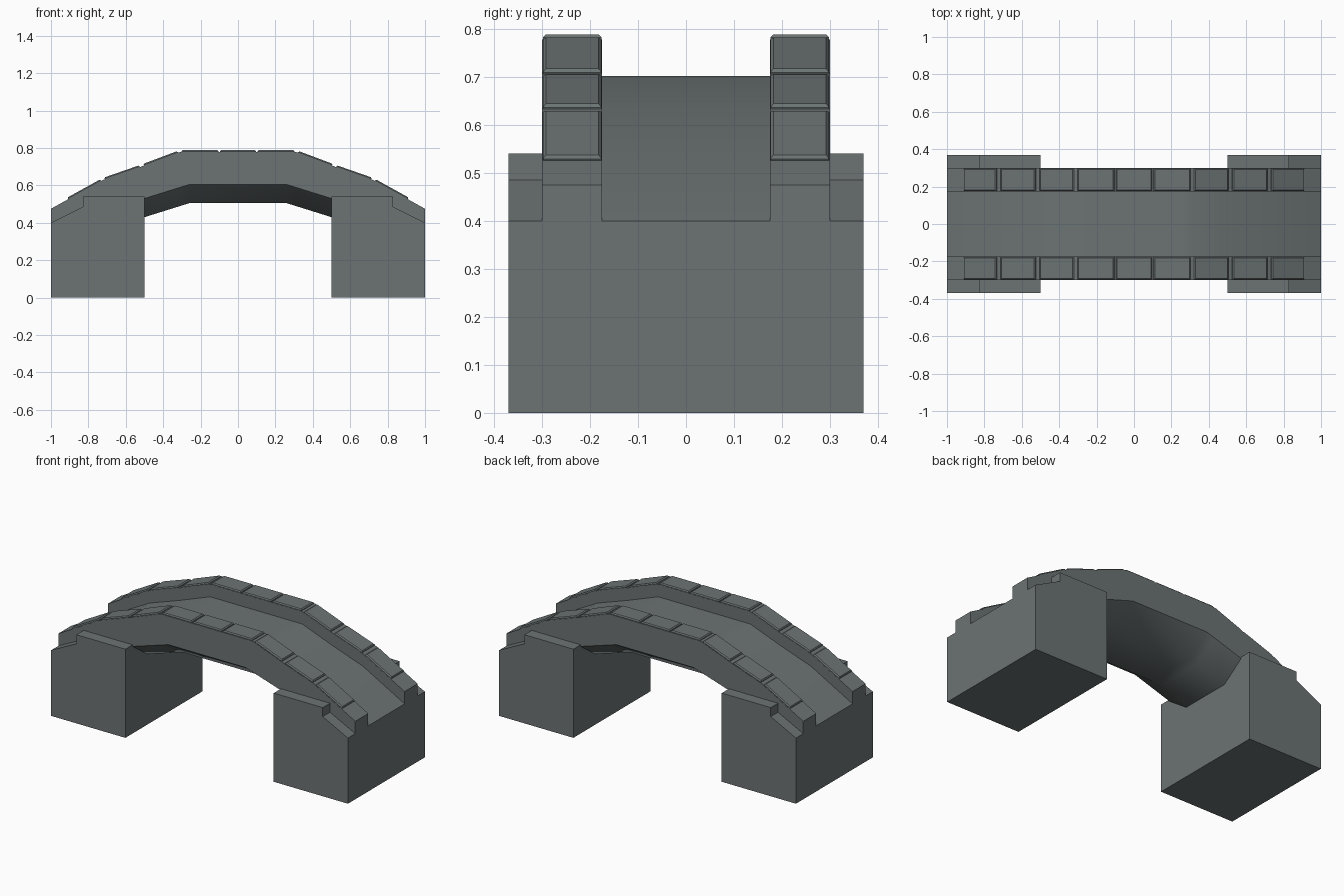
import bpy, bmesh, math
from mathutils import Vector

if "Cube" in bpy.data.objects:
    bpy.data.objects.remove(bpy.data.objects["Cube"])

stone = bpy.data.materials.new("grey stone")
stone.diffuse_color = (0.15, 0.172, 0.172, 1)
stone.use_nodes = True
stone.node_tree.nodes["Principled BSDF"].inputs["Base Color"].default_value = stone.diffuse_color


def lerp(table, x):
    """Height at |x| along a symmetric profile."""
    x = abs(x)
    if x <= table[0][0]:
        return table[0][1]
    for (x0, z0), (x1, z1) in zip(table, table[1:]):
        if x <= x1:
            return z0 + (z1 - z0) * (x - x0) / (x1 - x0)
    return table[-1][1]


def loft(name, sections):
    """Skin a list of closed rings and cap both ends."""
    bm = bmesh.new()
    rings = [[bm.verts.new(p) for p in s] for s in sections]
    n = len(rings[0])
    for a, b in zip(rings, rings[1:]):
        for i in range(n):
            j = (i + 1) % n
            bm.faces.new((a[i], a[j], b[j], b[i]))
    bm.faces.new(rings[0])
    bm.faces.new(rings[-1])
    bmesh.ops.recalc_face_normals(bm, faces=bm.faces)
    me = bpy.data.meshes.new(name)
    bm.to_mesh(me)
    bm.free()
    me.materials.append(stone)
    ob = bpy.data.objects.new(name, me)
    bpy.context.collection.objects.link(ob)
    return ob


def prism(name, profile, y):
    """Extrude an x-z profile between -y and y."""
    return loft(name, [[(x, s, z) for x, z in profile] for s in (-y, y)])


WALL = [(0.31, 0.778), (0.51, 0.703), (0.72, 0.63), (1, 0.475)]
DECK = [(x, z - 0.076) for x, z in WALL[:-1]] + [(1, 0.40)]
ARCH_EDGE = [(0.26, 0.605), (0.5, 0.53), (1, 0.39)]
ARCH_MID = [(0.26, 0.505), (0.5, 0.43), (1, 0.39)]

# Arched span: deck, side walls and vaulted underside
half = [0.26, 0.31, 0.5, 0.51, 0.72, 1]
sections = []
for x in [-h for h in reversed(half)] + half:
    w, d = lerp(WALL, x), lerp(DECK, x)
    e, m = lerp(ARCH_EDGE, x), lerp(ARCH_MID, x)
    side = [(0.16, m), (0.3, e), (0.3, w), (0.175, w), (0.175, d)]
    ring = side + [(-y, z) for y, z in reversed(side)]
    sections.append([(x, y, z) for y, z in ring])
span = loft("arched_span", sections)
bpy.context.view_layer.objects.active = span
span.select_set(True)
bpy.ops.object.shade_smooth_by_angle(angle=math.radians(42))

# Piers, slotted so the deck runs through them
for s, tag in ((-1, "left"), (1, "right")):
    outline = [(0.5, 0), (1, 0), (1, 0.40), (0.83, 0.485), (0.83, 0.54), (0.5, 0.54)]
    pier = prism(tag + "_pier", [(s * x, z) for x, z in outline], 0.37)
    slot = [(0.6, 0.8), (0.6, 0.59), (0.72, 0.549), (1.0, 0.395), (1.1, 0.34), (1.1, 0.8)]
    cutter = prism(tag + "_slot_cutter", [(s * x, z) for x, z in slot], 0.24)
    cutter.hide_render = True
    cutter.hide_viewport = True
    mod = pier.modifiers.new("slot", 'BOOLEAN')
    mod.operation = 'DIFFERENCE'
    mod.solver = 'EXACT'
    mod.object = cutter

# Coping slabs along both wall tops
spans = [(-0.097, 0.097)]
for a, b in ((0.105, 0.303), (0.32, 0.503), (0.525, 0.712), (0.732, 0.908)):
    spans += [(a, b), (-b, -a)]
for s, tag in ((-1, "front"), (1, "back")):
    for k, (a, b) in enumerate(sorted(spans)):
        p, q = Vector((a, 0, lerp(WALL, a))), Vector((b, 0, lerp(WALL, b)))
        t = (q - p).normalized()
        up = Vector((-t.z, 0, t.x))
        rings = []
        for h, inset in ((-0.006, 0), (0.004, 0), (0.01, 0.006)):
            y0, y1 = s * (0.176 + inset), s * (0.298 - inset)
            ring = []
            for base, y in ((p + t * inset, y0), (q - t * inset, y0),
                            (q - t * inset, y1), (p + t * inset, y1)):
                v = base + up * h
                ring.append((v.x, y, v.z))
            rings.append(ring)
        loft(f"{tag}_coping_slab_{k + 1}", rings)
